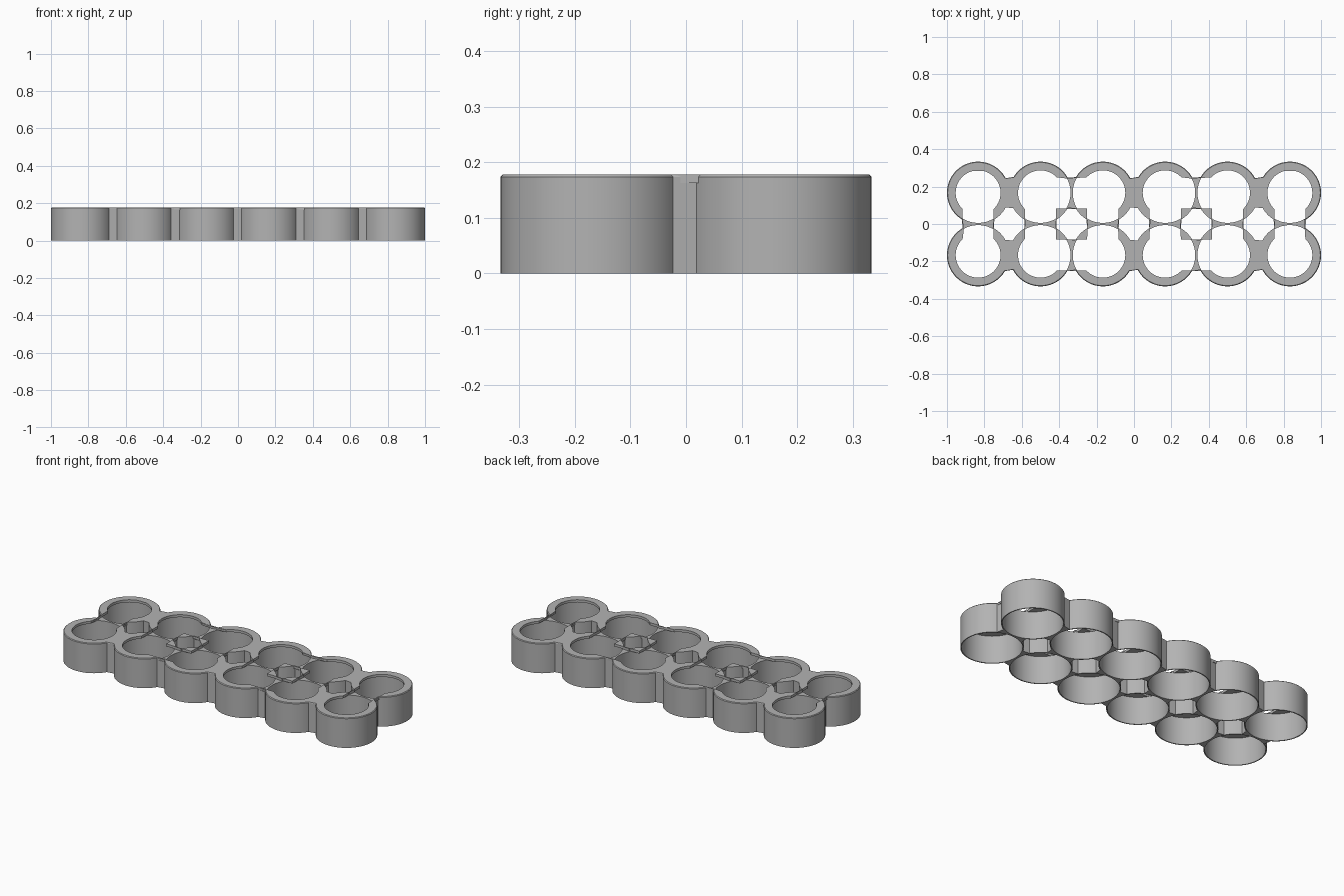
import bpy
from math import sin, cos, atan2, sqrt, radians, degrees, pi
from mathutils import Vector, kdtree

cube = bpy.data.objects.get("Cube")
if cube:
    bpy.data.objects.remove(cube)

R = 1 / 6                 # cell radius, also half the spacing
WALL = 0.006              # wall thickness
VALLEY = 0.088            # half gap between neighbouring cells at a valley
FILLET = VALLEY ** 2 / (2 * (R - VALLEY))
RISE = VALLEY + FILLET    # height of a fillet centre above the cell axis
SLOT = 0.083              # half width of the contact slots
PORT = 0.12               # radius of the contact openings
LIP, CHAMFER, TOP = 0.163, 0.174, 0.178
EDGE = degrees(atan2(VALLEY, R))

grey = bpy.data.materials.new("light grey plastic")
grey.use_nodes = True
grey.diffuse_color = (0.45, 0.45, 0.45, 1)
grey.node_tree.nodes["Principled BSDF"].inputs["Base Color"].default_value = (0.45, 0.45, 0.45, 1)


def reach(phi, inset, half):
    """Distance from a cell axis to its edge, phi away from a shared side."""
    blend = atan2(RISE, R)
    phi = abs(phi)
    if phi >= blend:
        return R - inset
    flat = (R - half) / cos(phi)
    d, rad = sqrt(R * R + RISE * RISE), FILLET + inset
    side = d * sin(blend - phi)
    if side < rad:
        return min(flat, d * cos(blend - phi) - sqrt(rad * rad - side * side))
    return flat


def arc(centre, start, end, steps, sides=(), inset=0.0, half=0.0, radius=None):
    """Points along a cell edge, or a plain circle when radius is given."""
    pts = []
    for k in range(steps + 1):
        a = radians(start + (end - start) * k / steps)
        r = radius
        if r is None:
            r = R - inset
            for s in sides:
                off = (a - radians(s) + pi) % (2 * pi) - pi
                r = min(r, reach(off, inset, half))
        pts.append(Vector((centre[0] + r * cos(a), centre[1] + r * sin(a))))
    return pts


def solid(name, loops, z0, z1):
    """Fill nested loops and extrude them between two heights."""
    curve = bpy.data.curves.new(name, 'CURVE')
    curve.dimensions = '2D'
    curve.fill_mode = 'BOTH'
    curve.extrude = (z1 - z0) / 2
    for loop in loops:
        spline = curve.splines.new('POLY')
        spline.points.add(len(loop) - 1)
        for p, v in zip(spline.points, loop):
            p.co = (v.x, v.y, 0, 1)
        spline.use_cyclic_u = True
    temp = bpy.data.objects.new(name + "_curve", curve)
    bpy.context.collection.objects.link(temp)
    bpy.context.view_layer.update()
    mesh = bpy.data.meshes.new_from_object(temp.evaluated_get(bpy.context.evaluated_depsgraph_get()))
    bpy.data.objects.remove(temp)
    for v in mesh.vertices:
        v.co.z += (z0 + z1) / 2
    mesh.materials.clear()
    mesh.materials.append(grey)
    obj = bpy.data.objects.new(name, mesh)
    bpy.context.collection.objects.link(obj)
    return obj


def smooth(obj):
    bpy.ops.object.select_all(action='DESELECT')
    obj.select_set(True)
    bpy.context.view_layer.objects.active = obj
    bpy.ops.object.shade_smooth_by_angle(angle=radians(30))


columns = [(2 * i - 5) * R for i in range(6)]


def outline(inset):
    """Scalloped perimeter: front row, then the same row turned half way."""
    row = []
    for i, x in enumerate(columns):
        sides = [s for s, ok in ((180, i > 0), (0, i < 5), (90, True)) if ok]
        start = 180 + EDGE if i else 90 + EDGE
        end = 360 - EDGE if i < 5 else 450 - EDGE
        row += arc((x, -R), start, end, int((end - start) / 3), sides, inset)[:-1]
    return row + [-v for v in row]


def post_hole(x):
    """Gap left in the middle of four cells."""
    pts = []
    for q in range(4):
        a = radians(45 + 90 * q)
        centre = (x + R * sqrt(2) * cos(a), R * sqrt(2) * sin(a))
        flank = arc(centre, 270 - EDGE + 90 * q, 180 + EDGE + 90 * q, 20,
                    (180 + 90 * q, 270 + 90 * q))
        pts += flank[:-1]
    return pts


# Cell walls, partitions and hollow posts
cavities = []
for i, x in enumerate(columns):
    for y, inner in ((-R, 90), (R, 270)):
        sides = [s for s, ok in ((180, i > 0), (0, i < 5), (inner, True)) if ok]
        cavities.append(arc((x, y), 0, 360, 180, sides, WALL, WALL / 2)[:-1])
posts = [post_hole(2 * k * R) for k in range(-2, 3)]
walls = solid("cell_walls", [outline(0)] + cavities + posts, 0, LIP)
smooth(walls)

# Contact openings: two end slots and two four-cell slots
notch = degrees(atan2(sqrt(PORT ** 2 - SLOT ** 2), SLOT))
openings = []
for x in (columns[0], columns[-1]):
    openings.append(arc((x, R), -notch, 180 + notch, 64, radius=PORT)
                    + arc((x, -R), 180 - notch, 360 + notch, 64, radius=PORT))
for x in (-2 * R, 2 * R):
    loop = []
    for q in range(4):
        a = radians(45 + 90 * q)
        centre = (x + R * sqrt(2) * cos(a), R * sqrt(2) * sin(a))
        loop += arc(centre, -notch + 90 * q, 90 + notch + 90 * q, 48, radius=PORT)
    openings.append(loop)

# Top lip with a chamfered rim
rim = outline(0)
rim_inset = outline(TOP - CHAMFER)
lip_holes = openings + posts[::2]
lip = solid("top_lip", [rim] + lip_holes, LIP, CHAMFER)
smooth(lip)
cap = solid("lip_chamfer", [rim] + lip_holes, CHAMFER, TOP)
tree = kdtree.KDTree(len(rim))
for k, v in enumerate(rim):
    tree.insert((v.x, v.y, 0), k)
tree.balance()
for v in cap.data.vertices:
    if v.co.z > (CHAMFER + TOP) / 2:
        _, k, dist = tree.find((v.co.x, v.co.y, 0))
        if dist < 0.0005:
            v.co.x, v.co.y = rim_inset[k]
smooth(cap)

# Square plates on the two free-standing posts
for name, k in (("right_post_plate", 1), ("left_post_plate", 3)):
    x = 2 * (k - 2) * R
    square = [Vector((x + sx * SLOT, sy * SLOT)) for sx, sy in ((-1, -1), (1, -1), (1, 1), (-1, 1))]
    smooth(solid(name, [square, posts[k]], LIP, TOP))
